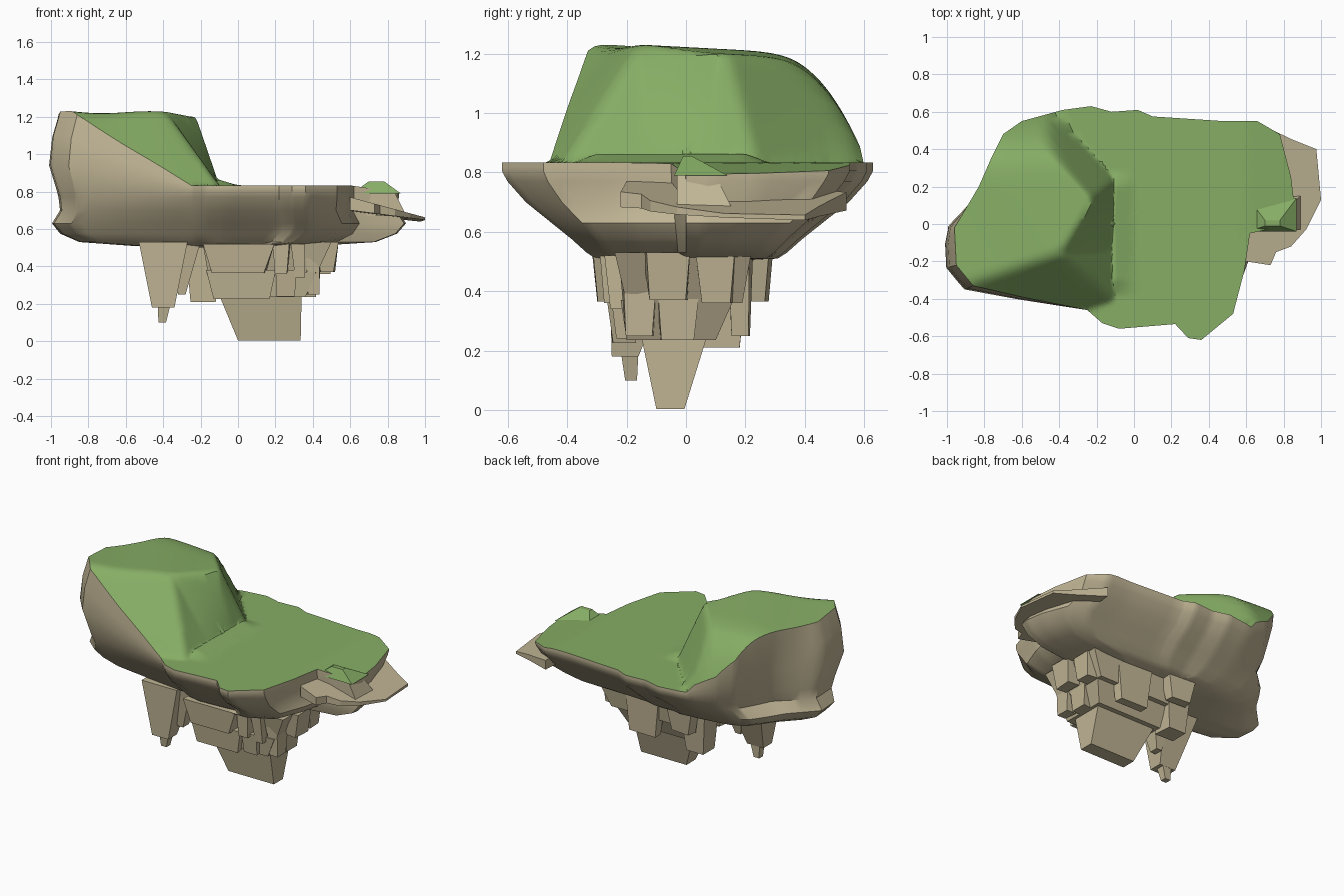
import bpy, bmesh, math, random

if "Cube" in bpy.data.objects:
    bpy.data.objects.remove(bpy.data.objects["Cube"])

random.seed(4)


def material(name, col):
    m = bpy.data.materials.new(name)
    m.diffuse_color = col
    m.use_nodes = True
    m.node_tree.nodes["Principled BSDF"].inputs["Base Color"].default_value = m.diffuse_color
    return m


ROCK = material("rock", (0.53, 0.46, 0.30, 1))
GRASS = material("grass", (0.24, 0.42, 0.13, 1))


def make(name, verts, faces, mat, smooth=None):
    me = bpy.data.meshes.new(name)
    me.from_pydata(verts, [], faces)
    bm = bmesh.new()
    bm.from_mesh(me)
    bmesh.ops.remove_doubles(bm, verts=bm.verts, dist=0.0005)
    bmesh.ops.recalc_face_normals(bm, faces=bm.faces)
    bm.to_mesh(me)
    bm.free()
    me.materials.append(mat)
    ob = bpy.data.objects.new(name, me)
    bpy.context.collection.objects.link(ob)
    if smooth:
        bpy.ops.object.select_all(action='DESELECT')
        ob.select_set(True)
        bpy.context.view_layer.objects.active = ob
        bpy.ops.object.shade_smooth_by_angle(angle=math.radians(smooth))
    return ob


# Island outline seen from above
OUTLINE = [(-.96, -.02), (-.83, .2), (-.76, .36), (-.7, .48), (-.6, .55), (-.38, .61),
           (-.23, .63), (-.12, .6), (.02, .61), (.1, .575), (.48, .55), (.66, .55),
           (.78, .48), (.84, .25), (.86, .08), (.85, .0), (.62, -.05), (.59, -.25),
           (.53, -.48), (.36, -.62), (.29, -.61), (.22, -.535), (-.08, -.56),
           (-.17, -.53), (-.25, -.46), (-.6, -.39), (-.86, -.33), (-.95, -.22)]
SUB = 5
rim = []
for (ax, ay), (bx, by) in zip(OUTLINE, OUTLINE[1:] + OUTLINE[:1]):
    for i in range(SUB):
        t = i / SUB
        rim.append((ax + (bx - ax) * t, ay + (by - ay) * t))
N = len(rim)
CX, CY = -.1, 0.0


def clamp(v):
    return max(0.0, min(1.0, v))


def smin(a, b, k=.12):
    h = max(k - abs(a - b), 0) / k
    return min(a, b) - h * h * k / 4


def hill(x, y):
    """Hill fraction: lowest of the east, front and back slopes."""
    if x > -.05:
        return 0.0
    east = (-.1 - x) / (.13 + .16 * clamp((.1 - y) / .25))
    front = (-.316 * x + .949 * y + .357) / .341
    back = (-.74 * x - .67 * y + .085) / .165
    dome = 1 - max(0, (y - .13) / .48) ** 3.3
    f = smin(smin(east, front), smin(back, dome))
    return clamp(smin(f, 1.0))


def height(x, y):
    foot = .03 * max(0, 1 - abs(x + .1) / .1) * clamp((y + .38) / .08) * clamp((.28 - y) / .08)
    dip = .04 * max(0, (x - .6) / .27)
    h = hill(x, y)
    top = .41 - .055 * (y + .3)
    return .833 - dip + max(top * h, foot) + .008 * math.sin(9 * x + 5 * y) * h


def ring_faces(rings):
    return [(k * N + i, k * N + (i + 1) % N, (k + 1) * N + (i + 1) % N, (k + 1) * N + i)
            for k in range(rings - 1) for i in range(N)]


# Grass top, from the rim to the centre
R = 32
verts, faces = [], ring_faces(R)
for k in range(R):
    s = 1 - k / R
    for x, y in rim:
        px, py = CX + (x - CX) * s, CY + (y - CY) * s
        verts.append((px, py, height(px, py)))
verts.append((CX, CY, height(CX, CY)))
faces += [((R - 1) * N + i, (R - 1) * N + (i + 1) % N, R * N) for i in range(N)]
make("grass_top", verts, faces, GRASS, 35)


# Rock body: bulging hill wall, then rings narrowing to a flat underside
def back_left(x, y):
    return clamp((y - .02) / .2) * clamp((-.45 - x) / .25)


verts = [(x, y, height(x, y)) for x, y in rim]
for f, bulge, pinch in ((.7, .045, .01), (.35, .065, .04)):
    for x, y in rim:
        s = 1 + bulge * hill(x, y) * clamp((.1 - y) / .2) - pinch * back_left(x, y)
        verts.append((CX + (x - CX) * s, y * s, .79 + (height(x, y) - .79) * f))
LEVELS = [(.77, 1.0, .97, .07), (.70, .99, .87, .08), (.63, 1.04, .73, .02),
          (.575, .99, .62, 0), (.53, .87, .54, 0), (.51, .55, .49, 0), (.50, .2, .2, 0)]
for z, sx, sy, pinch in LEVELS:
    for x, y in rim:
        p = 1 - pinch * back_left(x, y)
        verts.append((CX + (x - CX) * sx * p, y * sy * p, z))
rings = 3 + len(LEVELS)
verts.append((CX, CY, .5))
faces = ring_faces(rings)
faces += [((rings - 1) * N + i, (rings - 1) * N + (i + 1) % N, rings * N) for i in range(N)]
make("rock_body", verts, faces, ROCK, 35)


# Tapered blocks between two rectangles (x0, x1, y0, y1)
def block(name, top, zt, bottom, zb, mat=ROCK, jit=0.0):
    v = []
    for (x0, x1, y0, y1), z in ((top, zt), (bottom, zb)):
        for x, y in ((x0, y0), (x1, y0), (x1, y1), (x0, y1)):
            v.append((x + random.uniform(-jit, jit), y + random.uniform(-jit, jit), z))
    f = [(0, 1, 2, 3), (7, 6, 5, 4)] + [(i, i + 4, (i + 1) % 4 + 4, (i + 1) % 4) for i in range(4)]
    return make(name, v, f, mat)


# Hanging core in three steps
block("core_upper", (-.19, .5, -.24, .22), .53, (-.16, .42, -.2, .19), .36)
block("core_middle", (-.17, .42, -.22, .16), .37, (-.12, .36, -.2, .1), .235)
block("core_lower", (-.1, .34, -.15, .07), .245, (0, .335, -.1, -.005), .004)

# Left stalactite
block("stalactite", (-.53, -.27, -.26, -.02), .53, (-.46, -.34, -.25, -.16), .18)
block("stalactite_tip", (-.43, -.36, -.22, -.16), .2, (-.425, -.385, -.205, -.165), .1)
block("stalactite_spur", (-.38, -.2, -.22, -.05), .53, (-.32, -.28, -.18, -.12), .25)

# Columns clustered round the core: x0, x1, y0, y1, top, bottom
COLUMNS = [(-.18, .19, -.31, -.18, .52, .365), (.19, .28, -.29, -.18, .52, .36),
           (.29, .36, -.27, -.15, .52, .34), (.36, .44, -.22, -.1, .52, .25),
           (.42, .53, -.14, .02, .53, .37), (.40, .50, .04, .17, .53, .36),
           (-.17, .21, -.26, -.16, .38, .225), (.2, .31, -.25, -.14, .38, .24),
           (.31, .43, -.1, .04, .4, .235), (.05, .3, .14, .22, .52, .25),
           (-.28, -.1, .04, .21, .52, .21), (-.24, -.05, .2, .285, .52, .365)]
for i, (x0, x1, y0, y1, zt, zb) in enumerate(COLUMNS):
    dx, dy = (x1 - x0) * .12, (y1 - y0) * .14
    block(f"column_{i + 1}", (x0, x1, y0, y1), zt,
          (x0 + dx, x1 - dx, y0 + dy, y1 - dy), zb, jit=.008)

# Sloping rock ledge on the right end
LEDGE = [(.66, .54), (.85, .45), (.975, .4), (1.0, .13), (.92, -.03), (.84, -.12),
         (.76, -.15), (.73, -.22), (.6, -.2), (.6, .2)]
n = len(LEDGE)
verts = [(x, y, .77 - .27 * (x - .6) - .06 * max(0, y - .2)) for x, y in LEDGE]
verts += [(x, y, .70 - .13 * (x - .6) - .06 * max(0, y - .2)) for x, y in LEDGE]
faces = [tuple(range(n)), tuple(range(2 * n - 1, n - 1, -1))]
faces += [(i, i + n, (i + 1) % n + n, (i + 1) % n) for i in range(n)]
make("right_ledge", verts, faces, ROCK)
block("ledge_rock", (.64, .84, -.03, .1), .79, (.6, .9, -.03, .16), .67)
block("grass_bump", (.70, .78, -.01, .02), .855, (.61, .87, -.04, .14), .79, GRASS)
